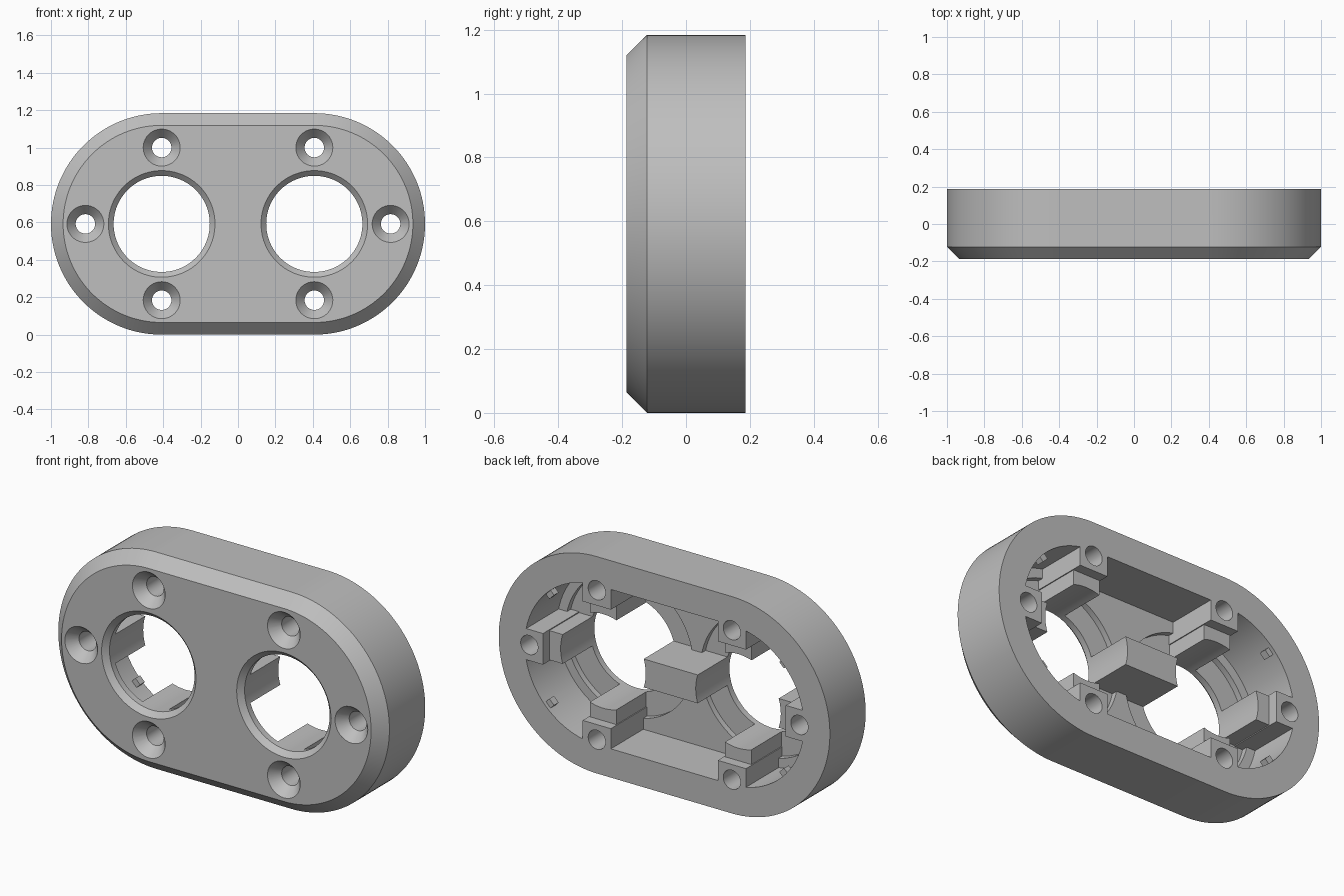
import bpy, bmesh
from math import cos, sin, pi
from mathutils import Matrix, Vector

if "Cube" in bpy.data.objects:
    bpy.data.objects.remove(bpy.data.objects["Cube"], do_unlink=True)

MID = 0.592       # height of the centre line
PORT = 0.408      # distance of each port from the middle
FRONT, BACK = -0.187, 0.187
OVER = 0.05       # extra length, trimmed off at the end


def depth(d):
    """Position at a depth below the back face."""
    return BACK - d


def finish(bm, name):
    bmesh.ops.remove_doubles(bm, verts=bm.verts, dist=1e-5)
    bmesh.ops.recalc_face_normals(bm, faces=bm.faces)
    mesh = bpy.data.meshes.new(name)
    bm.to_mesh(mesh)
    bm.free()
    ob = bpy.data.objects.new(name, mesh)
    bpy.context.collection.objects.link(ob)
    return ob


def loft(name, sections, x=0, z=MID, span=0, half=48):
    """Stack (y, radius) outlines: circles, or slots when span is set."""
    bm = bmesh.new()
    rings = []
    for y, r in sections:
        ring = []
        for side in (1, -1):
            for i in range(half + 1):
                a = -pi / 2 + pi * i / half
                ring.append(bm.verts.new((x + side * (span + r * cos(a)), y,
                                          z + side * r * sin(a))))
        rings.append(ring)
    n = len(rings[0])
    for low, high in zip(rings, rings[1:]):
        for i in range(n):
            j = (i + 1) % n
            if (low[i].co - low[j].co).length > 1e-5:
                bm.faces.new((low[i], low[j], high[j], high[i]))
    bmesh.ops.remove_doubles(bm, verts=bm.verts, dist=1e-5)
    for y, _ in (sections[0], sections[-1]):
        edges = [e for e in bm.edges
                 if all(abs(v.co.y - y) < 1e-5 for v in e.verts)]
        bmesh.ops.contextual_create(bm, geom=edges)
    return finish(bm, name)


def block(name, x, d0, d1, inner, outer, width, angle=0, z=MID):
    """Box reaching from inner to outer along a direction from (x, z)."""
    bm = bmesh.new()
    bmesh.ops.create_cube(bm, size=1)
    size = Vector((outer - inner, d1 - d0, width))
    centre = Vector(((inner + outer) / 2, depth((d0 + d1) / 2), 0))
    for v in bm.verts:
        v.co = v.co * size + centre
    bm.transform(Matrix.Translation((x, 0, z)) @ Matrix.Rotation(-angle, 4, "Y"))
    return finish(bm, name)


def combine(target, tool, operation):
    tool.hide_render = True
    mod = target.modifiers.new(tool.name, "BOOLEAN")
    mod.operation = operation
    mod.solver = "EXACT"
    mod.object = tool
    bpy.context.view_layer.objects.active = target
    bpy.ops.object.modifier_apply(modifier=mod.name)
    bpy.data.objects.remove(tool, do_unlink=True)


# Chamfered slot-shaped shell
shell = loft("housing", [(FRONT, MID - 0.065), (FRONT + 0.065, MID),
                         (BACK + OVER, MID)], span=PORT, half=64)

# Hollow back, slightly deeper around each port
combine(shell, loft("cavity", [(depth(0.28), 0.435), (BACK + 0.1, 0.435)],
                    span=PORT), "DIFFERENCE")
for s in (1, -1):
    combine(shell, loft("port_recess", [(depth(0.312), 0.385), (depth(0.2), 0.385)],
                        x=s * PORT), "DIFFERENCE")

# Stepped screw posts and retaining tabs around each port
screws = []
for s in (1, -1):
    outward = 0 if s > 0 else pi
    for a in (outward, pi / 2, -pi / 2):
        combine(shell, block("support", s * PORT, 0.055, 0.33, 0.2, 0.47, 0.16, a), "UNION")
        combine(shell, block("post", s * PORT, -0.04, 0.325, 0.325, 0.465, 0.17, a), "UNION")
        screws.append((s * PORT + PORT * cos(a), MID + PORT * sin(a)))
    for t in (1, -1):
        a = outward + t * pi / 4
        combine(shell, block("small_tab", s * PORT, 0.02, 0.06, 0.405, 0.46, 0.04, a), "UNION")

# Middle support shared by both ports
combine(shell, block("middle_support", 0, 0.055, 0.33, -0.22, 0.22, 0.155), "UNION")

# Port openings with a bevelled front rim
for s in (1, -1):
    combine(shell, loft("port_hole", [(FRONT - 0.02, 0.305), (FRONT + 0.028, 0.257),
                                      (BACK + 0.1, 0.257)], x=s * PORT), "DIFFERENCE")

# Countersunk screw holes
for x, z in screws:
    combine(shell, loft("screw_hole", [(FRONT - 0.02, 0.1), (FRONT, 0.099),
                                       (FRONT + 0.055, 0.052), (BACK + 0.1, 0.052)],
                        x=x, z=z, half=20), "DIFFERENCE")

# Trim the back flush
combine(shell, block("back_trim", 0, -0.3, 0, -2, 2, 3), "DIFFERENCE")

# Single grey finish
grey = bpy.data.materials.new("grey_plastic")
grey.use_nodes = True
colour = (0.52, 0.52, 0.52, 1)
grey.diffuse_color = colour
grey.node_tree.nodes["Principled BSDF"].inputs["Base Color"].default_value = colour
shell.data.materials.clear()
shell.data.materials.append(grey)
for poly in shell.data.polygons:
    poly.material_index = 0

bpy.ops.object.select_all(action="DESELECT")
shell.select_set(True)
bpy.context.view_layer.objects.active = shell
bpy.ops.object.shade_smooth_by_angle(angle=pi / 6)
